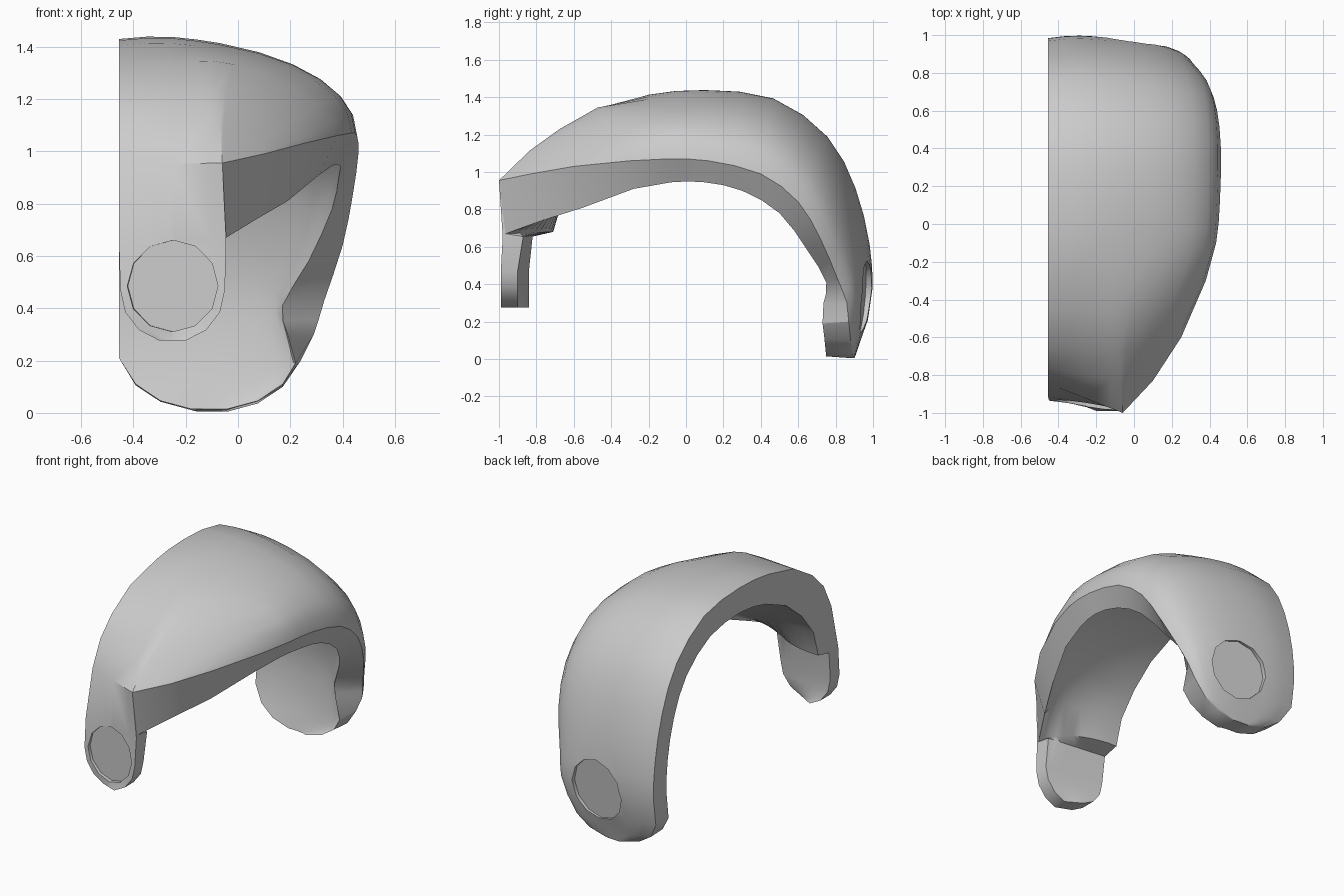
import bpy, bmesh, math
from mathutils import Vector

if "Cube" in bpy.data.objects:
    bpy.data.objects.remove(bpy.data.objects["Cube"])

# Cross-section stations from front strip, over the top, to the rear plate:
# back-edge (y, z), outer front rim (x, y, z), inner front rim (x, y, z), roundness
MAIN = [
    ((-.915, .655), (-.045, -.98, .655), (-.045, -.87, .655), 1),
    ((-.845, .95), (-.06, -1.0, .955), (-.045, -.965, .67), 1),
    ((-.765, 1.11), (.10, -.83, .99), (.07, -.77, .74), 1.05),
    ((-.65, 1.225), (.25, -.60, 1.03), (.19, -.55, .81), 1.2),
    ((-.46, 1.34), (.38, -.30, 1.06), (.31, -.28, .91), 1.5),
    ((-.20, 1.42), (.435, -.10, 1.07), (.36, -.08, .945), 2.1),
    ((.10, 1.445), (.455, .12, 1.06), (.39, .10, .945), 2.1),
    ((.47, 1.40), (.46, .40, .99), (.385, .30, .90), 2.1),
    ((.76, 1.195), (.44, .60, .84), (.36, .50, .78), 2.1),
    ((.91, .92), (.40, .72, .64), (.27, .65, .58), 2.1),
    ((.985, .62), (.33, .81, .43), (.17, .75, .41), 2.1),
    ((1.0, .38), (.29, .86, .30), (.19, .735, .30), 2.1),
    ((.975, .21), (.24, .87, .20), (.22, .73, .19), 2.1),
]
A, B = 4, 6                                # columns before / after the crease
CREASE = {2: (-.068, -.07), 3: (-.08, -.025), 4: (-.095, -.012)}   # x, y shift
INNER = {0: (-.82, .655), 1: (-.71, .68), 2: (-.66, .85), 3: (-.54, 1.0),
         4: (-.38, 1.13), 5: (-.17, 1.22)}


def angles(start, end, count):
    return [start + (end - start) * i / count for i in range(count + 1)]


def curve(p, q, n, degs):
    """Superelliptic quarter from p to q (n = 1 is a straight line)."""
    pts = []
    for d in degs:
        a = math.radians(d)
        u = max(math.sin(a), 0) ** (2 / n)
        v = 1 - max(math.cos(a), 0) ** (2 / n)
        pts.append(Vector((p[0] + (q[0] - p[0]) * u, p[1] + (q[1] - p[1]) * v,
                           p[2] + (q[2] - p[2]) * v)))
    return pts


def strip_outer(start, f):
    """Flat strip: the columns beyond the crease collapse into f."""
    return curve(start, f, 1, angles(0, 90, A)) + [Vector(f)] * B


def creased_outer(start, f, n, edge):
    return (curve(start, edge, 1, angles(0, 90, A))
            + curve(edge, f, n, angles(0, 90, B))[1:])


def round_outer(start, f, n):
    pts = curve(start, f, n, angles(0, 24, A) + angles(24, 90, B)[1:])
    mid = Vector((start[0], 0, .45))       # slight fall-off at the back edge
    for j, s in enumerate((.016, .005)):
        pts[j] = pts[j].lerp(Vector((pts[j].x, mid.y, mid.z)), s)
    return pts


def inner(xl, c, g, n):
    return curve((xl, *c), g, n, angles(0, 90, A + B))[::-1]


rows = []
# rounded lower end of the front strip
for deg in (15, 40, 65, 90):
    a = math.radians(deg)
    z, w = .47 - .2 * math.cos(a), .2 * math.sin(a)
    rows.append(strip_outer((-.25 - w, -.955 + .02 * math.sin(a), z), (-.25 + w, -.99, z))
                + inner(-.25 - w, (-.84, z), (-.25 + w, -.90, z), 1))
# main shell, with the inner step where the strip meets the brow
for i, (b, f, g, n) in enumerate(MAIN):
    c = INNER.get(i, (b[0] * .85, .5 + (b[1] - .5) * .81 if b[1] > .5 else b[1]))
    start = (-.455, *b)
    if i < 2:
        out = strip_outer(start, f)
    elif i in CREASE:
        cx, dy = CREASE[i]
        out = creased_outer(start, f, n, (cx, b[0] + dy, b[1] + .005))
    else:
        out = round_outer(start, f, n)
    rows.append(out + inner(-.455, c, g, 1 if i == 0 else 2))
first, last = len(rows) - 8, len(rows) - 1     # rows that get midpoints
# rounded lower end of the rear plate
for deg in (60, 35, 12):
    a = math.radians(deg)
    z, w, k = .2 - .2 * math.cos(a), .325 * math.sin(a), math.cos(a)
    rows.append(round_outer((-.11 - w, .97 - .07 * k, z), (-.11 + w, .87 + .02 * k, z), 2)
                + inner(-.11 - w, (.83 - .06 * k, z + .01),
                        (-.11 + w, .73 + .02 * k, z + .01), 2))

# add in-between rows over the crown and rear
smooth = []
for i, r in enumerate(rows):
    smooth.append(r)
    if first <= i < last - 1:
        smooth.append([(9 * (p + q) - o - s) / 16 for o, p, q, s in
                       zip(rows[i - 1], r, rows[i + 1], rows[i + 2])])
rows = smooth

bm = bmesh.new()
grid = [[bm.verts.new(p) for p in r] for r in rows]
M = len(rows[0])
for r0, r1 in zip(grid, grid[1:]):
    for j in range(M):
        k = (j + 1) % M
        bm.faces.new((r0[j], r0[k], r1[k], r1[j]))
bm.faces.new(grid[0])
bm.faces.new(grid[-1][::-1])
bmesh.ops.remove_doubles(bm, verts=bm.verts, dist=.0005)
bmesh.ops.triangulate(bm, faces=[f for f in bm.faces if len(f.verts) > 4])
bmesh.ops.recalc_face_normals(bm, faces=bm.faces)
me = bpy.data.meshes.new("curved_shell")
bm.to_mesh(me)
bm.free()
shell = bpy.data.objects.new("curved_shell", me)
bpy.context.collection.objects.link(shell)


# shallow round recesses on both ends
def recess(x, z, side, radius, normal, depth):
    hit, loc, _, _ = shell.ray_cast(Vector((x, side * 3, z)), Vector((0, -side, 0)))
    nrm = Vector(normal).normalized()
    bpy.ops.mesh.primitive_cylinder_add(vertices=12, radius=radius, depth=.2,
                                        location=loc + nrm * (.1 - depth))
    cutter = bpy.context.object
    cutter.name = "recess_cutter"
    cutter.rotation_euler = nrm.to_track_quat('Z', 'Y').to_euler()
    cutter.hide_render = True
    mod = shell.modifiers.new("recess", 'BOOLEAN')
    mod.operation, mod.solver, mod.object = 'DIFFERENCE', 'EXACT', cutter
    return cutter


cutters = [recess(-.25, .485, -1, .175, (-.13, -1, 0), .02),
           recess(-.03, .33, 1, .195, (.11, 1, -.08), .035)]
bpy.ops.object.select_all(action='DESELECT')
shell.select_set(True)
bpy.context.view_layer.objects.active = shell
for mod in list(shell.modifiers):
    bpy.ops.object.modifier_apply(modifier=mod.name)
for c in cutters:
    bpy.data.objects.remove(c)
bpy.ops.object.shade_smooth_by_angle(angle=math.radians(32))
